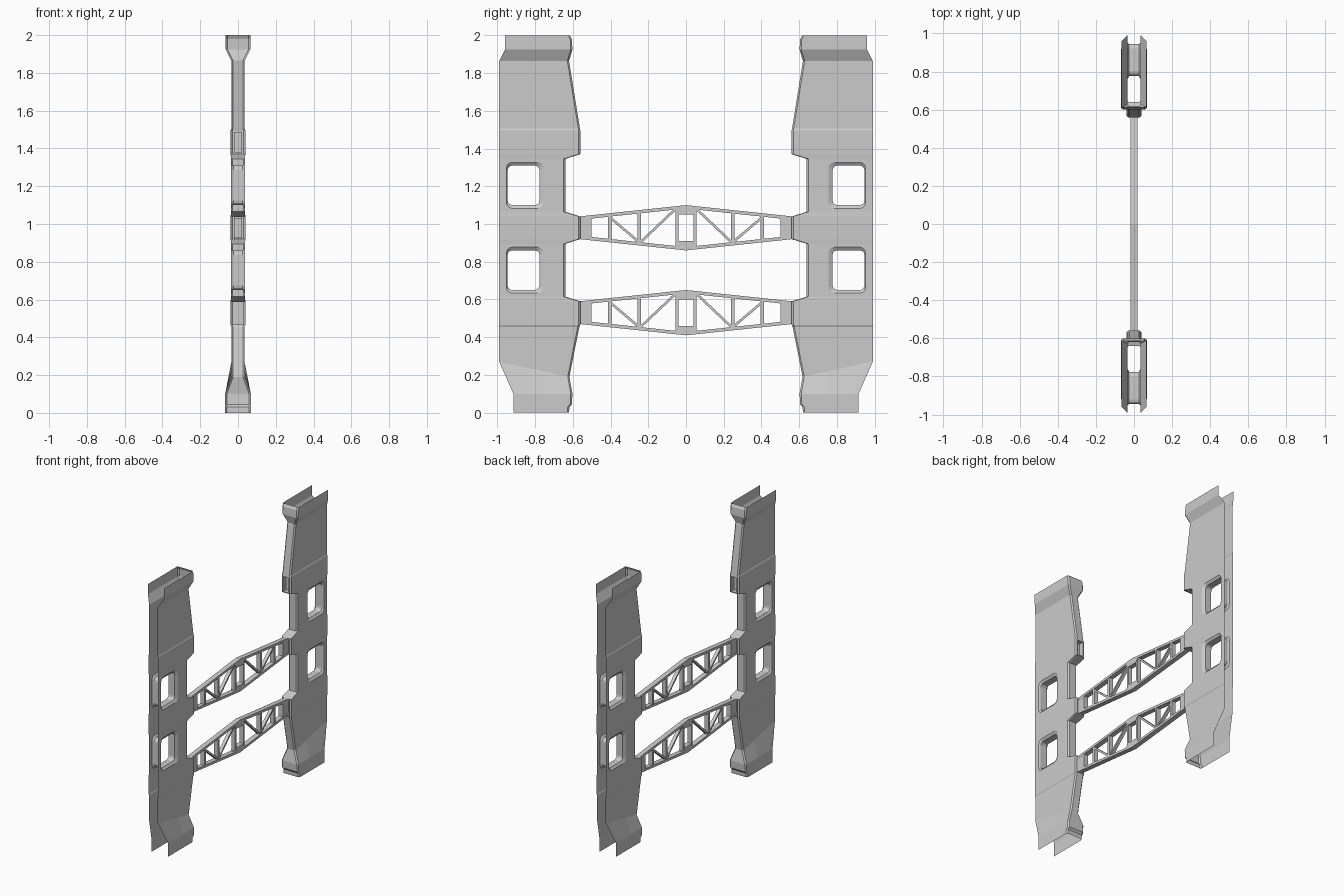
import bpy, bmesh, math
from mathutils import Vector

if "Cube" in bpy.data.objects:
    bpy.data.objects.remove(bpy.data.objects["Cube"])


def finish(bm, name):
    bmesh.ops.recalc_face_normals(bm, faces=bm.faces)
    me = bpy.data.meshes.new(name)
    bm.to_mesh(me)
    bm.free()
    ob = bpy.data.objects.new(name, me)
    bpy.context.collection.objects.link(ob)
    return ob


# Panel stations: z at inner edge, z at outer edge, inner y, outer y, half thickness
STATIONS = [
    (0.00, 0.00, .620, .915, .068), (0.03, 0.03, .618, .915, .068),
    (0.045, 0.045, .605, .915, .068), (0.10, 0.10, .602, .915, .068),
    (0.19, 0.27, .618, .990, .035), (0.455, 0.455, .565, .990, .035),
    (0.465, 0.465, .560, .990, .039), (0.59, 0.59, .560, .990, .039),
    (0.615, 0.615, .640, .990, .037), (0.895, 0.895, .640, .990, .037),
    (0.92, 0.92, .560, .990, .039), (1.04, 1.04, .560, .990, .039),
    (1.065, 1.065, .640, .990, .037), (1.345, 1.345, .640, .990, .037),
    (1.37, 1.37, .560, .990, .039), (1.495, 1.495, .560, .990, .039),
    (1.505, 1.505, .562, .990, .035), (1.865, 1.865, .620, .990, .035),
    (1.925, 1.925, .602, .960, .065), (1.98, 1.98, .605, .960, .065),
    (2.00, 2.00, .615, .960, .065)]
WINDOW_ROWS = (8, 12)
SOCKET_ROWS = (6, 10, 14)
CH = 0.009


def rounded_ring(bm, s, x, y0, y1, z0, z1, r):
    ring = []
    for j, (a, b) in enumerate(((1, -1), (-1, -1), (-1, 1), (1, 1))):
        cy = y1 - r if a > 0 else y0 + r
        cz = z1 - r if b > 0 else z0 + r
        for k in range(4):
            t = -math.pi / 2 * (j + k / 3)
            ring.append(bm.verts.new((x, s * (cy + r * math.cos(t)), cz + r * math.sin(t))))
    return ring


def join(bm, a, b):
    n = len(a)
    for i in range(n):
        bm.faces.new((a[i], a[(i + 1) % n], b[(i + 1) % n], b[i]))


def wall_panel(s, name):
    bm = bmesh.new()
    grid = []
    for zi, zo, yi, yo, x in STATIONS:
        half = [(x, yo), (x, yo - .035), (x, .745), (x, yi + CH), (x - CH, yi)]
        sec = [(-a, y) for a, y in half] + half[::-1]
        grid.append([bm.verts.new((a, s * y, zi + (zo - zi) * (y - yi) / (yo - yi)))
                     for a, y in sec])
    sockets = []
    for i in range(len(grid) - 1):
        for c in range(9):
            if i in WINDOW_ROWS and c in (1, 7):
                continue
            f = bm.faces.new((grid[i][c], grid[i][c + 1], grid[i + 1][c + 1], grid[i + 1][c]))
            if c == 4 and i in SOCKET_ROWS:
                sockets.append(f)
    # rounded windows with a bevelled rim and a tunnel through the panel
    for i in WINDOW_ROWS:
        z0, z1 = STATIONS[i][0], STATIONS[i + 1][0]
        x = STATIONS[i][4]
        inner = []
        for side, ca, cb in ((-1, 1, 2), (1, 8, 7)):
            rim = rounded_ring(bm, s, side * x, .755, .952, z0 + .018, z1 - .018, .03)
            hole = rounded_ring(bm, s, side * (x - .012), .777, .946, z0 + .035, z1 - .035, .025)
            cor = [grid[i][ca], grid[i][cb], grid[i + 1][cb], grid[i + 1][ca]]
            for j in range(4):
                for k in range(3):
                    bm.faces.new((cor[j], rim[j * 4 + k], rim[j * 4 + k + 1]))
                n = (j + 1) % 4
                bm.faces.new((cor[j], rim[j * 4 + 3], rim[n * 4], cor[n]))
            join(bm, rim, hole)
            inner.append(hole)
        join(bm, *inner)
    # recessed sockets on the inner edge
    for f in sockets:
        bmesh.ops.inset_individual(bm, faces=[f], thickness=.011)
        ext = bmesh.ops.extrude_discrete_faces(bm, faces=[f])
        for v in ext["faces"][0].verts:
            v.co.y += s * .035
    return finish(bm, name)


def prism(bm, pts, h):
    lo = [bm.verts.new((-h, y, z)) for y, z in pts]
    hi = [bm.verts.new((h, y, z)) for y, z in pts]
    bm.faces.new(lo)
    bm.faces.new(hi[::-1])
    join(bm, lo, hi)


def bar(bm, p, q, w, h):
    p, q = Vector(p), Vector(q)
    d = (q - p).normalized()
    n = Vector((-d.y, d.x)) * w / 2
    prism(bm, [p + n, q + n, q - n, p - n], h)


def truss(zc, name):
    bm = bmesh.new()
    # upper and lower bowed chords with a gusset in the middle
    for t in (-1, 1):
        prism(bm, [(y, zc + t * z) for y, z in (
            (-.575, .059), (0, .12), (.575, .059), (.575, .039), (.49, .050),
            (.06, .096), (.04, .070), (-.04, .070), (-.06, .096), (-.49, .050),
            (-.575, .039))], .018)
    for s in (-1, 1):
        # end block, posts and diagonals
        prism(bm, [(s * .575, zc - .05), (s * .575, zc + .05),
                   (s * .50, zc + .058), (s * .50, zc - .058)], .017)
        for y, w, z in ((.405, .018, .068), (.247, .018, .085), (.048, .016, .10)):
            bar(bm, (s * y, zc - z), (s * y, zc + z), w, .016)
        bar(bm, (s * .40, zc + .052), (s * .25, zc - .075), .013, .012)
        bar(bm, (s * .24, zc - .075), (s * .055, zc + .10), .013, .012)
    return finish(bm, name)


wall_panel(1, "right_wall_panel")
wall_panel(-1, "left_wall_panel")
truss(.98, "upper_truss")
truss(.53, "lower_truss")
